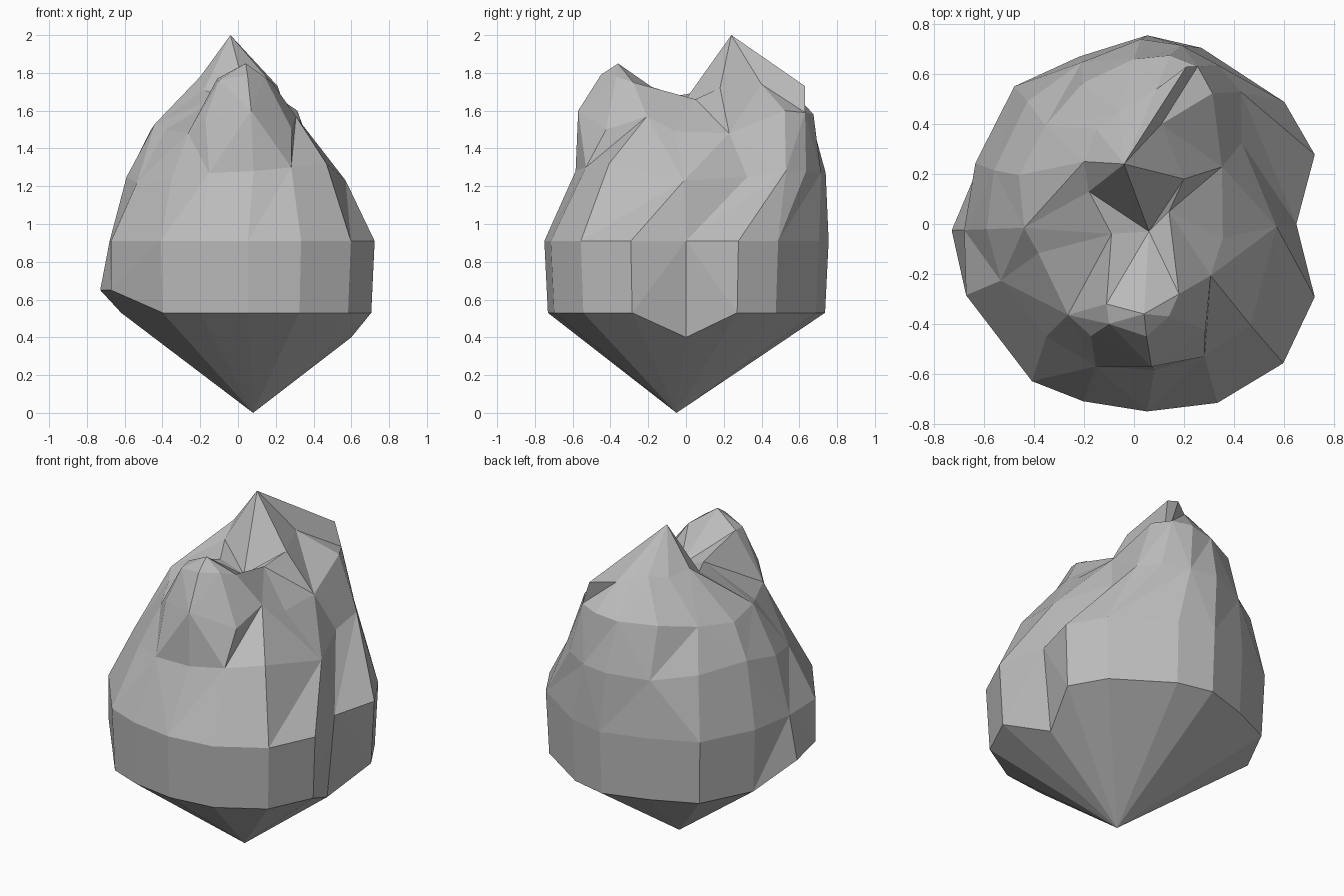
import bpy
import bmesh
from math import cos, sin, radians

cube = bpy.data.objects.get("Cube")
if cube:
    bpy.data.objects.remove(cube, do_unlink=True)

SIDES = 16


def ring(bm, angles, radii, heights):
    """One closed loop of corners, given in degrees, radius and height."""
    return [bm.verts.new((r * cos(radians(a)), r * sin(radians(a)), z))
            for a, r, z in zip(angles, radii, heights)]


def bridge(bm, lower, upper, flip):
    """Join two loops with triangles, alternating the diagonal for a chipped look."""
    for i in range(SIDES):
        j = (i + 1) % SIDES
        a, b, c, d = lower[i], lower[j], upper[j], upper[i]
        if (i + flip) % 2:
            bm.faces.new((a, b, c))
            bm.faces.new((a, c, d))
        else:
            bm.faces.new((a, b, d))
            bm.faces.new((b, c, d))


def fan(bm, loop, first, last, point):
    """Join a stretch of a loop to one point."""
    for i in range(first, last):
        bm.faces.new((loop[i], loop[(i + 1) % SIDES], point))


# Stone grey
grey = bpy.data.materials.new("stone_grey")
grey.use_nodes = True
colour = (0.5, 0.5, 0.5, 1.0)
grey.diffuse_color = colour
grey.node_tree.nodes["Principled BSDF"].inputs["Base Color"].default_value = colour
grey.node_tree.nodes["Principled BSDF"].inputs["Roughness"].default_value = 0.9

bm = bmesh.new()

# Widest outline, shared by the two lower loops
angles = [0, 21, 39, 69, 86, 108, 131, 159, 182, 203, 237, 254, 274, 295, 317, 338]
radii = [.65, .775, .775, .755, .757, .705, .73, .68, .68, .73, .75, .738, .752, .79, .817, .78]

# Lower loop, with a dip on one flank and a raised edge on the other
low_z = [.53] * SIDES
low_z[0], low_z[8], low_z[9] = .40, .65, .65
low_r = [r * .975 for r in radii]
low_r[0], low_r[8], low_r[9] = .60, .73, .73
low = ring(bm, angles, low_r, low_z)

# Belt loop
belt = ring(bm, angles, radii, [.91] * SIDES)

# Shoulder loop, twisted around the groove
shoulder = ring(
    bm,
    [37, 51, 62, 75, 88, 108, 131, 159, 182, 203, 232, 255, 278, 298, 319, 359],
    [.54, .68, .72, .74, .74, .68, .65, .60, .59, .58, .57, .59, .59, .60, .62, .57],
    [1.25, 1.28, 1.28, 1.27, 1.27, 1.25, 1.28, 1.3, 1.25, 1.22, 1.24, 1.27, 1.28, 1.3, 1.32, 1.23])

# Upper loop
upper = ring(
    bm,
    [33, 59, 68, 78, 90, 110, 132, 157, 182, 197, 234, 249, 277, 304, 326, 351],
    [.42, .61, .68, .69, .66, .60, .53, .50, .44, .40, .45, .48, .575, .51, .37, .36],
    [1.48, 1.6, 1.59, 1.58, 1.56, 1.55, 1.52, 1.5, 1.53, 1.5, 1.48, 1.56, 1.6, 1.5, 1.57, 1.49])

# Jagged crest
crest = [bm.verts.new(p) for p in (
    (.2, .18, 1.72), (.11, .4, 1.74), (.21, .63, 1.73), (.09, .54, 1.73),
    (.02, .5, 1.75), (-.06, .45, 1.77), (-.15, .38, 1.76), (-.2, .25, 1.78),
    (-.18, .13, 1.71), (-.09, -.04, 1.68), (-.11, -.32, 1.77), (-.1, -.4, 1.76),
    (.05, -.45, 1.79), (.14, -.37, 1.78), (.18, -.28, 1.75), (.14, .05, 1.66))]

loops = [low, belt, shoulder, upper, crest]
for k in range(len(loops) - 1):
    bridge(bm, loops[k], loops[k + 1], k)

# Pointed underside
tip = bm.verts.new((.08, -.05, 0))
fan(bm, low, 0, SIDES, tip)

# Two summits with a hollow between them
peak = bm.verts.new((-.04, .24, 2))
front_peak = bm.verts.new((.04, -.36, 1.85))
hollow = bm.verts.new((.06, -.03, 1.62))
fan(bm, crest, 0, 8, peak)
fan(bm, crest, 8, 10, hollow)
fan(bm, crest, 10, 14, front_peak)
fan(bm, crest, 14, SIDES, hollow)
for a, b in ((peak, crest[8]), (crest[0], peak),
             (crest[10], front_peak), (front_peak, crest[14])):
    bm.faces.new((a, b, hollow))

bmesh.ops.recalc_face_normals(bm, faces=bm.faces)
mesh = bpy.data.meshes.new("rock")
bm.to_mesh(mesh)
bm.free()
mesh.materials.append(grey)
rock = bpy.data.objects.new("rock", mesh)
bpy.context.collection.objects.link(rock)
